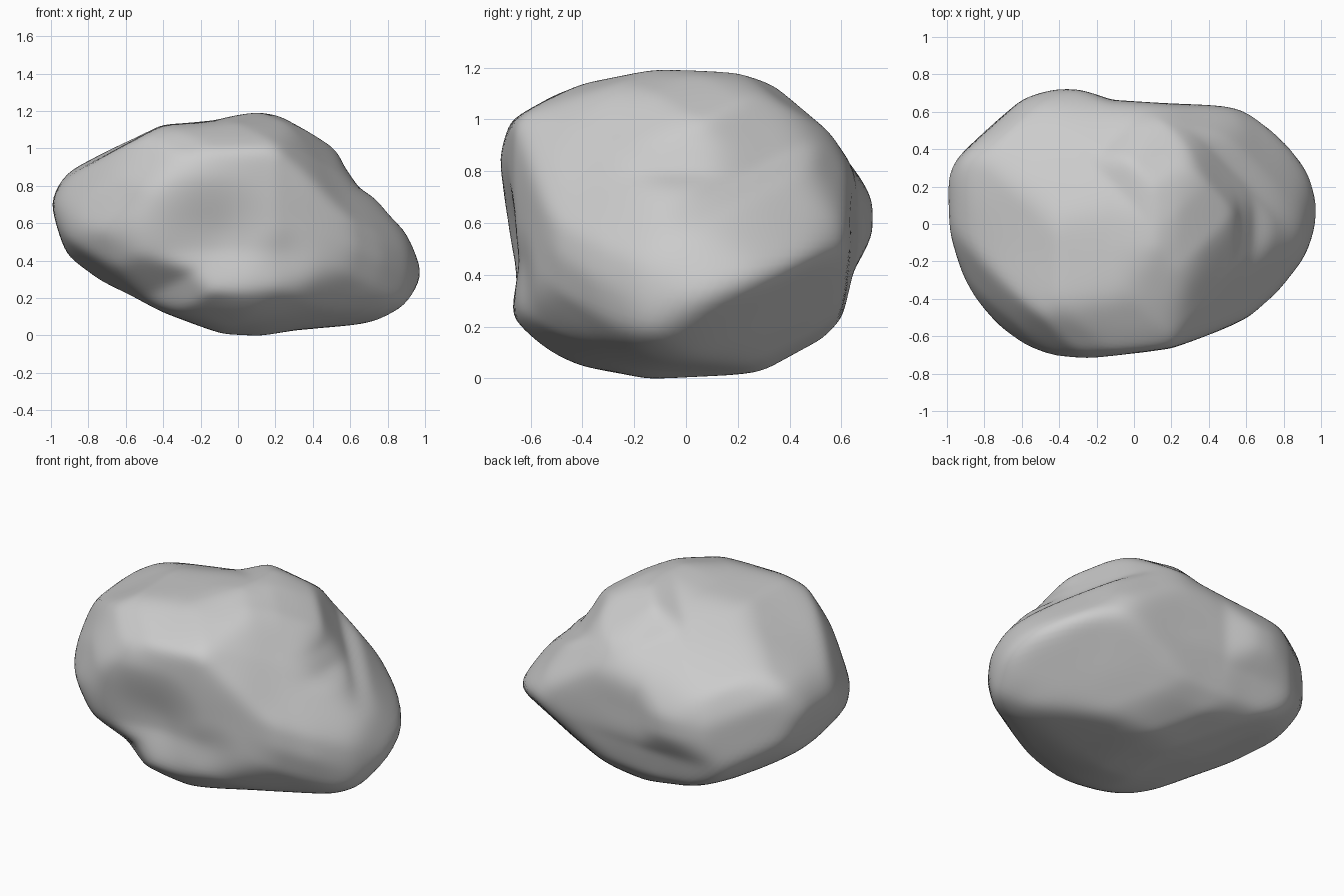
import bpy
import bmesh
from math import sin, cos, radians
from mathutils import Vector, noise

cube = bpy.data.objects.get("Cube")
if cube:
    bpy.data.objects.remove(cube, do_unlink=True)

TILT = radians(21)
HARDNESS = 34       # how crisply neighbouring rock faces meet
SWELL = 1.022       # makes up for the rounding of the corners


def axes(side, depth, tilt):
    """Right and up vectors of a slanted profile plane."""
    right = Vector(side).normalized()
    up = Vector((0, 0, cos(tilt))) + Vector(depth).normalized() * sin(tilt)
    return right, up


# Profiles of the boulder, each relative to its centre
long_profile = [(1, -.3), (.88, -.04), (.73, .13), (.63, .19), (.56, .3), (.51, .45),
                (.24, .58), (.12, .6), (-.12, .54), (-.4, .52), (-.9, .28), (-1, .11),
                (-.9, -.17), (-.73, -.3), (-.4, -.47), (-.08, -.58), (.12, -.6),
                (.3, -.56), (.77, -.52), (.91, -.43)]
cross_profile = [(.72, .08), (.6, .27), (.54, .38), (.34, .57), (.3, .59), (-.13, .6),
                 (-.42, .54), (-.58, .48), (-.68, .4), (-.72, .25), (-.65, -.15),
                 (-.67, -.38), (-.6, -.47), (-.42, -.54), (-.15, -.6), (.32, -.57),
                 (.52, -.46), (.59, -.35), (.63, -.18), (.72, -.03)]
plan_profile = [(1, .1), (.98, .25), (.93, .4), (.8, .53), (.62, .61), (.2, .63),
                (-.12, .65), (-.3, .72), (-.4, .72), (-.6, .66), (-.95, .37), (-1, .25),
                (-.98, -.05), (-.87, -.42), (-.72, -.57), (-.42, -.72), (-.25, -.72),
                (.2, -.65), (.63, -.49), (.78, -.37), (.9, -.18)]
front_slant = [(-.91, .02), (-.83, .23), (-.7, .44), (-.35, .61), (.07, .55), (.22, .59),
               (.49, .43), (.79, .04), (.94, -.25), (.88, -.39), (.7, -.59), (.57, -.67),
               (.41, -.68), (-.34, -.61), (-.56, -.47), (-.62, -.34), (-.82, -.18)]
back_slant = [(-.93, -.09), (-.66, .21), (-.57, .25), (-.42, .48), (-.17, .6), (0, .63),
              (.29, .6), (.57, .51), (.69, .43), (.82, .21), (.91, -.09), (.83, -.24),
              (.53, -.47), (.14, -.57), (-.1, -.6), (-.3, -.57), (-.51, -.46),
              (-.75, -.24)]
under_slant = [(-.79, -.08), (-.77, .04), (-.56, .32), (-.34, .53), (-.12, .61),
               (.06, .63), (.25, .59), (.39, .45), (.81, .23), (.9, .07), (.92, -.19),
               (.75, -.38), (.42, -.56), (.12, -.63), (-.25, -.65), (-.36, -.62),
               (-.61, -.42), (-.75, -.22)]

X, Y, Z = Vector((1, 0, 0)), Vector((0, 1, 0)), Vector((0, 0, 1))
limits = [
    (long_profile, (X, Z)),
    (cross_profile, (Y, Z)),
    (plan_profile, (X, Y)),
    (front_slant, axes((1, 1, 0), (-1, 1, 0), TILT)),
    (back_slant, axes((-1, -1, 0), (1, -1, 0), TILT)),
    (under_slant, axes((-1, 1, 0), (1, 1, 0), TILT)),
]

# Flat breaks on the rear underside: facing, distance from centre
breaks = [
    (Vector((.36, .66, -.66)), .68),
    (Vector((.49, .43, -.76)), .76),
]

# Hollows worn into the front face: centre, radius, depth
hollows = [
    (Vector((-.1, -.66, -.04)), .32, .04),
    (Vector((.25, -.62, -.2)), .2, .02),
]


def reach(direction, profile, plane):
    """Distance from the centre to the profile's extruded wall."""
    d = Vector((direction.dot(plane[0]), direction.dot(plane[1])))
    best = 0
    for i, corner in enumerate(profile):
        a = Vector(profile[i - 1])
        edge = Vector(corner) - a
        det = d.cross(edge)
        if abs(det) < 1e-9:
            continue
        along = a.cross(d) / det
        if -1e-6 <= along <= 1 + 1e-6:
            best = max(best, a.cross(edge) / det)
    return best if best > 0 else 1e3


def surface_point(direction):
    """Blend all walls and breaks into one boulder surface."""
    walls = [reach(direction, profile, plane) for profile, plane in limits]
    for facing, distance in breaks:
        slope = direction.dot(facing)
        if slope > .1:
            walls.append(distance / slope)
    nearest = min(walls)
    total = sum((nearest / wall) ** HARDNESS for wall in walls)
    return direction * SWELL * nearest * total ** (-1 / HARDNESS)


# Boulder body
bm = bmesh.new()
bmesh.ops.create_icosphere(bm, subdivisions=6, radius=1)
for v in bm.verts:
    direction = v.co.normalized()
    point = surface_point(direction)
    for centre, radius, depth in hollows:
        fade = max(0, 1 - (point - centre).length / radius)
        point -= direction * depth * fade * fade * (3 - 2 * fade)
    point += direction * noise.noise(point * 3.5) * .006
    v.co = point
for _ in range(3):
    bmesh.ops.smooth_vert(bm, verts=bm.verts, factor=.5,
                          use_axis_x=True, use_axis_y=True, use_axis_z=True)

# Rest the boulder on the ground
ground = min(v.co.z for v in bm.verts)
bmesh.ops.translate(bm, verts=bm.verts, vec=(0, 0, -ground))

mesh = bpy.data.meshes.new("boulder")
bm.to_mesh(mesh)
bm.free()
boulder = bpy.data.objects.new("boulder", mesh)
bpy.context.collection.objects.link(boulder)

# Plain grey stone
stone = bpy.data.materials.new("grey_stone")
stone.use_nodes = True
grey = (.6, .6, .6, 1)
stone.diffuse_color = grey
stone.node_tree.nodes["Principled BSDF"].inputs["Base Color"].default_value = grey
mesh.materials.append(stone)

bpy.context.view_layer.objects.active = boulder
boulder.select_set(True)
bpy.ops.object.shade_smooth_by_angle(angle=radians(50))
